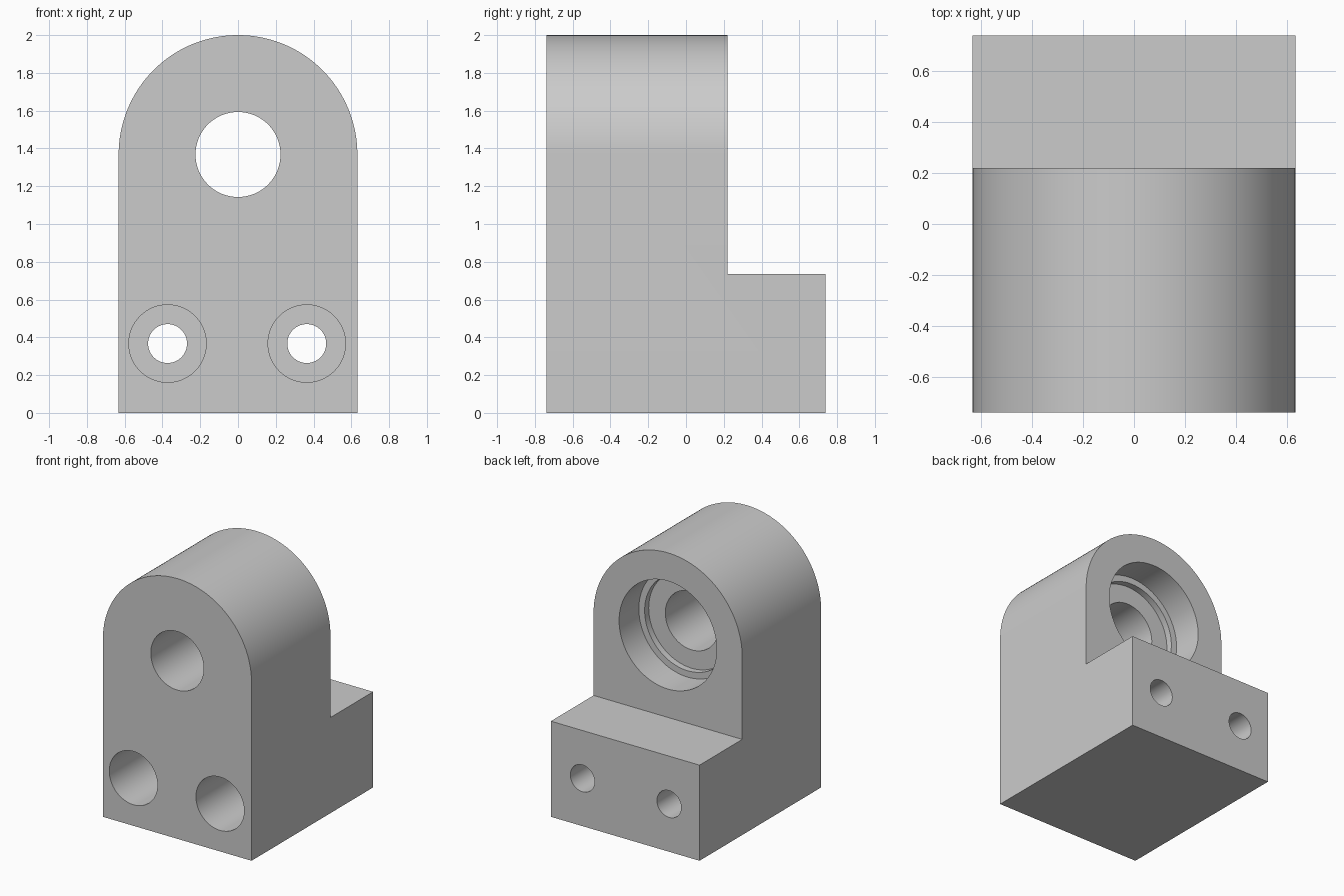
import bpy, bmesh
from math import sin, cos, pi, radians

if "Cube" in bpy.data.objects:
    bpy.data.objects.remove(bpy.data.objects["Cube"])

HALF_W, FRONT, BACK, STEP_Y, STEP_Z = 0.632, -0.738, 0.738, 0.22, 0.735
AXIS_Z = 2 - HALF_W

grey = bpy.data.materials.new("plain grey")
grey.use_nodes = True
grey.diffuse_color = (0.6, 0.6, 0.6, 1)
grey.node_tree.nodes["Principled BSDF"].inputs["Base Color"].default_value = (0.6, 0.6, 0.6, 1)


def finish(name, bm):
    bmesh.ops.recalc_face_normals(bm, faces=bm.faces)
    mesh = bpy.data.meshes.new(name)
    bm.to_mesh(mesh)
    bm.free()
    mesh.materials.append(grey)
    obj = bpy.data.objects.new(name, mesh)
    bpy.context.collection.objects.link(obj)
    return obj


def extrude_profile(name, points, direction):
    bm = bmesh.new()
    face = bm.faces.new([bm.verts.new(p) for p in points])
    new = bmesh.ops.extrude_face_region(bm, geom=[face])["geom"]
    bmesh.ops.translate(bm, vec=direction, verts=[v for v in new if isinstance(v, bmesh.types.BMVert)])
    return finish(name, bm)


def stepped_cutter(name, x, z, profile, sides=96):
    """Solid turned about a y-directed axis; profile lists (y, radius)."""
    bm = bmesh.new()
    rings = [[bm.verts.new((x + r * cos(2 * pi * i / sides), y, z + r * sin(2 * pi * i / sides)))
              for i in range(sides)] for y, r in profile]
    bm.faces.new(rings[0])
    bm.faces.new(rings[-1])
    for a, b in zip(rings, rings[1:]):
        for i in range(sides):
            j = (i + 1) % sides
            bm.faces.new((a[i], a[j], b[j], b[i]))
    return finish(name, bm)


# Round-topped block, full depth
N = 96
arch = [(HALF_W * cos(pi * i / N), FRONT, AXIS_Z + HALF_W * sin(pi * i / N)) for i in range(N + 1)]
outline = arch + [(-HALF_W, FRONT, 0), (HALF_W, FRONT, 0)]
body = extrude_profile("bearing_block", outline, (0, BACK - FRONT, 0))

# Rear step
step = [(-1, STEP_Y, STEP_Z), (-1, 1, STEP_Z), (-1, 1, 3), (-1, STEP_Y, 3)]
cutters = [extrude_profile("step_cutter", step, (2, 0, 0))]

# Shaft hole with stepped bearing seat at the rear
cutters.append(stepped_cutter("bore_cutter", 0, AXIS_Z, [
    (-1, 0.225), (STEP_Y - 0.29, 0.225), (STEP_Y - 0.29, 0.366),
    (STEP_Y - 0.24, 0.366), (STEP_Y - 0.24, 0.415), (1, 0.415)]))

# Counterbored bolt holes
for side, x in (("right", -0.373), ("left", 0.364)):
    cutters.append(stepped_cutter(side + "_bolt_cutter", x, 0.367, [
        (-1, 0.205), (0.18, 0.205), (0.18, 0.103), (1, 0.103)]))

bpy.ops.object.select_all(action="DESELECT")
bpy.context.view_layer.objects.active = body
body.select_set(True)
for cutter in cutters:
    cutter.hide_render = True
    mod = body.modifiers.new(cutter.name, "BOOLEAN")
    mod.operation, mod.solver, mod.object = "DIFFERENCE", "EXACT", cutter
    bpy.ops.object.modifier_apply(modifier=mod.name)
    bpy.data.objects.remove(cutter)

bpy.ops.object.shade_smooth_by_angle(angle=radians(30))
